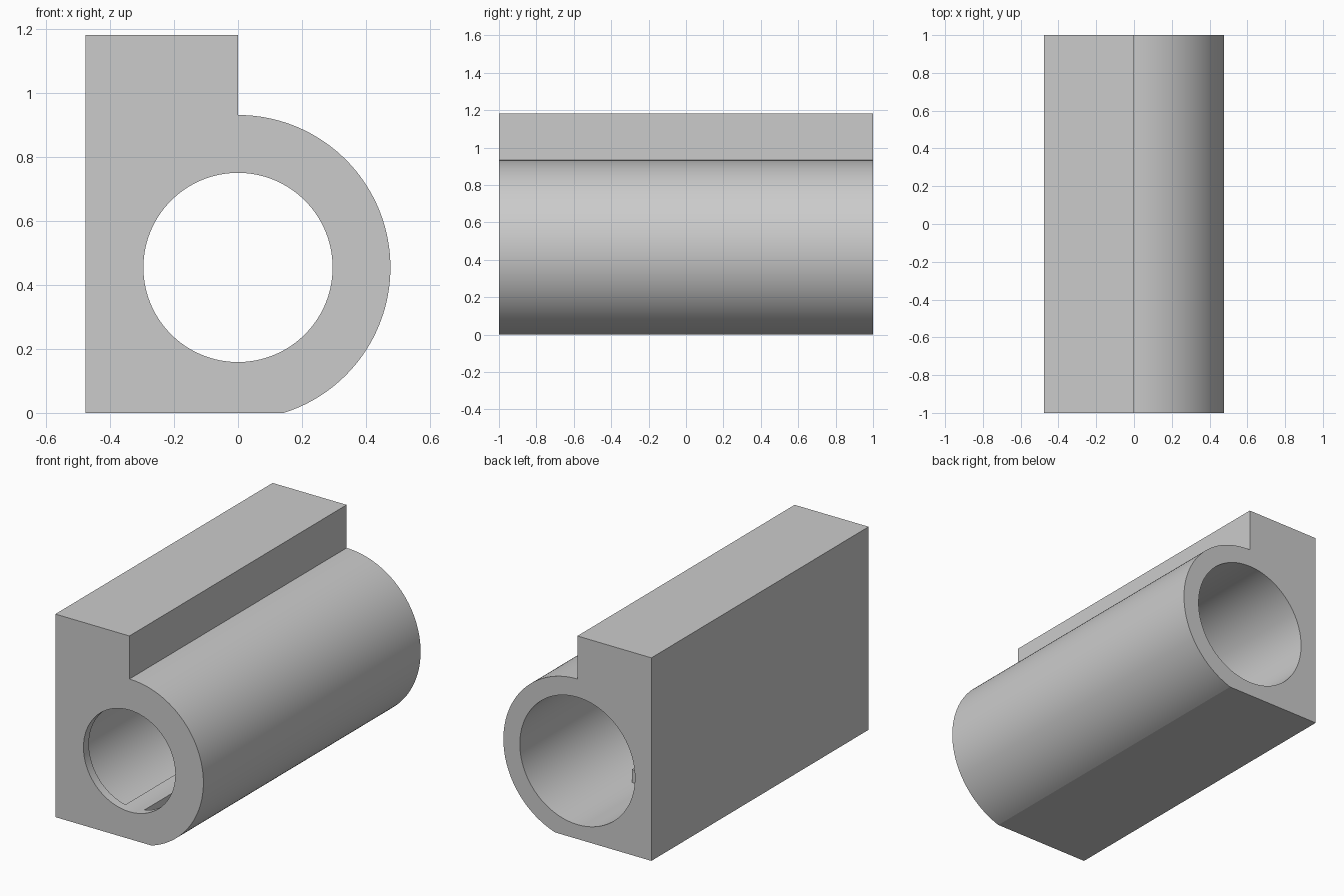
import bpy, bmesh
from math import sin, cos, pi, asin, radians

cube = bpy.data.objects.get("Cube")
if cube:
    bpy.data.objects.remove(cube, do_unlink=True)

HALF_LEN = 1.0
AXIS_Z = 0.455      # height of the bore axis
OUTER_R = 0.477
LIP_R = 0.296       # narrow opening at the front
BORE_R = 0.371      # main bore, open at the back
LIP = 0.05          # lip thickness
HEIGHT = 1.183
RIB_W, RIB_END = 0.06, 0.41

grey = bpy.data.materials.new("plain_grey")
grey.use_nodes = True
grey.diffuse_color = (0.6, 0.6, 0.6, 1)
grey.node_tree.nodes["Principled BSDF"].inputs["Base Color"].default_value = (0.6, 0.6, 0.6, 1)


def prism(name, outline, y0, y1):
    """Extrude an x-z outline along y."""
    bm = bmesh.new()
    face = bm.faces.new([bm.verts.new((x, y0, z)) for x, z in outline])
    out = bmesh.ops.extrude_face_region(bm, geom=[face])
    moved = [v for v in out["geom"] if isinstance(v, bmesh.types.BMVert)]
    bmesh.ops.translate(bm, verts=moved, vec=(0, y1 - y0, 0))
    bmesh.ops.recalc_face_normals(bm, faces=bm.faces)
    mesh = bpy.data.meshes.new(name)
    bm.to_mesh(mesh)
    bm.free()
    obj = bpy.data.objects.new(name, mesh)
    bpy.context.collection.objects.link(obj)
    mesh.materials.append(grey)
    return obj


def arc(radius, start, end, steps):
    angles = [start + (end - start) * i / steps for i in range(steps + 1)]
    return [(radius * cos(a), AXIS_Z + radius * sin(a)) for a in angles]


def subtract(obj, cutter):
    cutter.hide_render = True
    mod = obj.modifiers.new("cut", "BOOLEAN")
    mod.operation = "DIFFERENCE"
    mod.solver = "EXACT"
    mod.object = cutter
    bpy.context.view_layer.objects.active = obj
    bpy.ops.object.modifier_apply(modifier=mod.name)
    bpy.data.objects.remove(cutter, do_unlink=True)


# Body: upright slab flowing into a round barrel with a flat base
foot = -asin(AXIS_Z / OUTER_R)
outline = [(0, HEIGHT), (-OUTER_R, HEIGHT), (-OUTER_R, 0)]
outline += arc(OUTER_R, foot, pi / 2, 80)
body = prism("barrel_block", outline, -HALF_LEN, HALF_LEN)

# Main bore, leaving a rib standing on its floor
circle = 128
bore = prism("bore_cutter", arc(BORE_R, 0, 2 * pi, circle)[:-1], LIP - HALF_LEN, HALF_LEN + 0.1)
low, high = AXIS_Z - OUTER_R, AXIS_Z - LIP_R + 0.05
rib = prism("rib_keep", [(-RIB_W, low), (RIB_W, low), (RIB_W, high), (-RIB_W, high)],
            -HALF_LEN - 0.1, RIB_END)
subtract(bore, rib)
subtract(body, bore)

# Narrow bore opens the front lip and trims the rib top
opening = prism("lip_cutter", arc(LIP_R, 0, 2 * pi, circle)[:-1], -HALF_LEN - 0.1, HALF_LEN + 0.1)
subtract(body, opening)

# Smooth the curved walls, keep every edge crisp
bpy.ops.object.select_all(action="DESELECT")
body.select_set(True)
bpy.context.view_layer.objects.active = body
bpy.ops.object.shade_smooth_by_angle(angle=radians(10))
